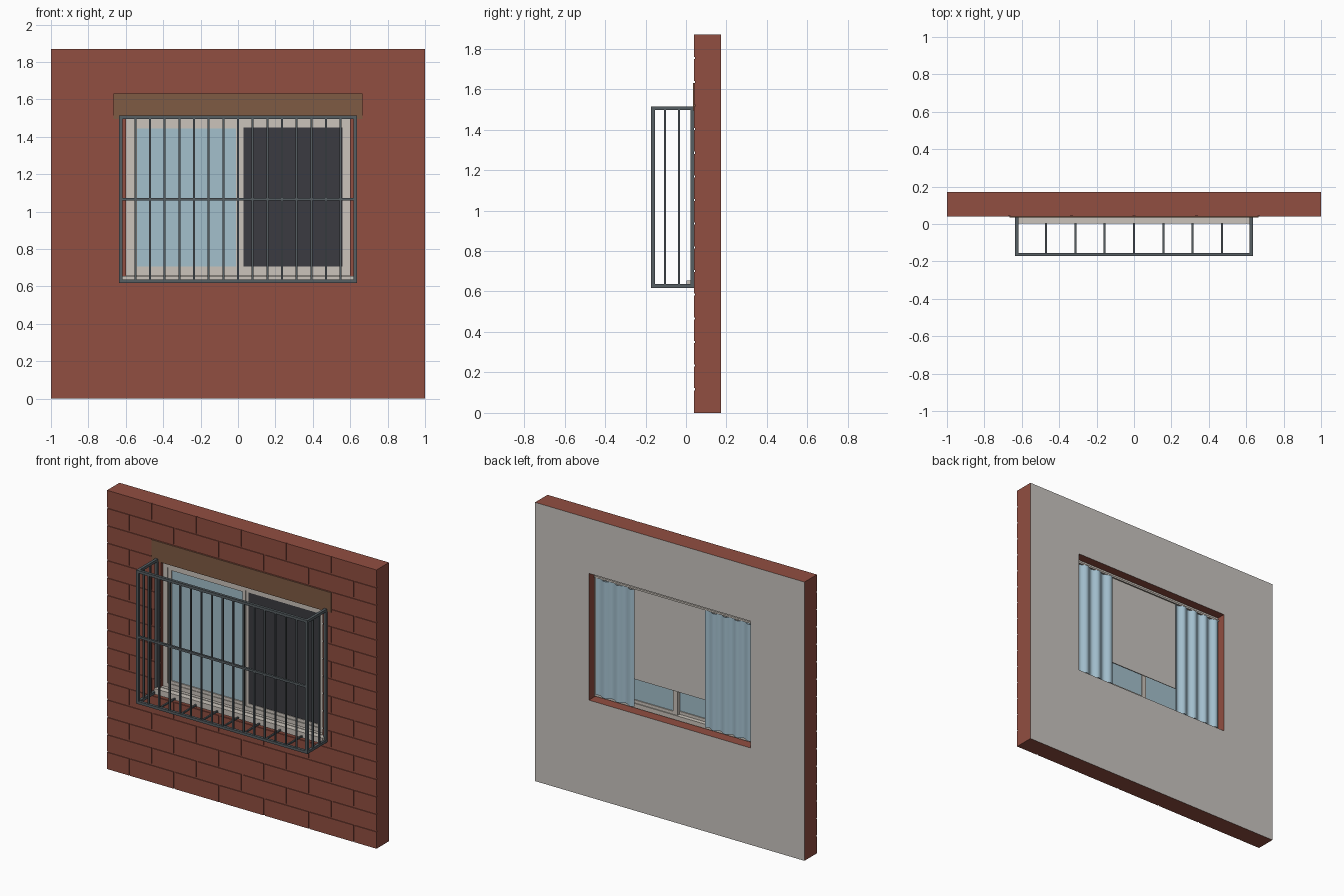
import bpy, bmesh, math

if "Cube" in bpy.data.objects:
    bpy.data.objects.remove(bpy.data.objects["Cube"])


def material(name, hexcode):
    def lin(c):
        return c / 12.92 if c <= 0.04045 else ((c + 0.055) / 1.055) ** 2.4
    m = bpy.data.materials.new(name)
    rgb = [lin(int(hexcode[i:i + 2], 16) / 255) for i in (0, 2, 4)]
    m.diffuse_color = (*rgb, 1)
    m.use_nodes = True
    m.node_tree.nodes["Principled BSDF"].inputs["Base Color"].default_value = m.diffuse_color
    return m


BRICK = material("brick red", "914E41")
PLASTER = material("plaster grey", "C9C5C0")
FRAME = material("cream frame", "CBC4BB")
GLASS = material("glass blue", "A4C0CC")
CURTAIN = material("curtain blue", "A6C3D2")
SCREEN = material("dark screen", "3B3B41")
IRON = material("grille iron", "565E62")
LINTEL = material("lintel brown", "7F5B44")


def finish(name, bm, *mats):
    bmesh.ops.recalc_face_normals(bm, faces=bm.faces)
    me = bpy.data.meshes.new(name)
    bm.to_mesh(me)
    bm.free()
    for m in mats:
        me.materials.append(m)
    ob = bpy.data.objects.new(name, me)
    bpy.context.collection.objects.link(ob)
    return ob


def add_box(bm, x0, x1, y0, y1, z0, z1):
    vs = bmesh.ops.create_cube(bm, size=1)["verts"]
    for v in vs:
        v.co = (x1 if v.co.x > 0 else x0, y1 if v.co.y > 0 else y0, z1 if v.co.z > 0 else z0)


def boxes(name, mat, *dims):
    bm = bmesh.new()
    for d in dims:
        add_box(bm, *d)
    return finish(name, bm, mat)


def ring(name, outer, inner, y0, y1, *mats):
    """Rectangular frame in the xz plane; rectangles are (x0, x1, z0, z1)."""
    bm = bmesh.new()

    def loop(r, y):
        return [bm.verts.new((r[i], y, r[j])) for i, j in ((0, 2), (1, 2), (1, 3), (0, 3))]
    loops = [loop(outer, y0), loop(inner, y0), loop(inner, y1), loop(outer, y1)]
    for a, b in zip(loops, loops[1:] + loops[:1]):
        for i in range(4):
            j = (i + 1) % 4
            bm.faces.new((a[i], a[j], b[j], b[i]))
    bmesh.ops.recalc_face_normals(bm, faces=bm.faces)
    if len(mats) > 1:                      # second colour on the room side
        for f in bm.faces:
            f.material_index = int(f.normal.y > 0.9)
    return finish(name, bm, *mats)


# wall with window opening
OPEN = (-0.60, 0.60, 0.65, 1.50)
H = 1.87
ring("wall", (-1, 1, 0, H), OPEN, 0.045, 0.172, BRICK, PLASTER)

# brick facing in running bond, clipped around the opening
bm = bmesh.new()
ROWS, W, G = 16, 1 / 3, 0.005
for r in range(ROWS):
    z0 = r * H / ROWS + (G if r else 0)
    z1 = (r + 1) * H / ROWS - (G if r < ROWS - 1 else 0)
    shift = 0 if r % 2 else W / 2
    for k in range(-4, 4):
        x0, x1 = k * W + shift + G, (k + 1) * W + shift - G
        x0 = -1 if x0 < -0.98 else x0
        x1 = 1 if x1 > 0.98 else x1
        if x1 - x0 < 0.03:
            continue
        a, b, c, d = OPEN
        if x1 <= a or x0 >= b or z1 <= c or z0 >= d:
            pieces = [(x0, x1, z0, z1)]
        else:
            mx0, mx1 = max(x0, a), min(x1, b)
            pieces = [(x0, a, z0, z1), (b, x1, z0, z1), (mx0, mx1, z0, c), (mx0, mx1, d, z1)]
        for p in pieces:
            if p[1] - p[0] > 0.002 and p[3] - p[2] > 0.002:
                add_box(bm, p[0], p[1], 0.040, 0.0455, p[2], p[3])
finish("brick_facing", bm, BRICK)

# lintel plate and sill
boxes("lintel", LINTEL, (-0.665, 0.665, 0.035, 0.044, 1.495, 1.63))
boxes("sill", FRAME, (-0.625, 0.625, 0.003, 0.04, 0.617, 0.655),
      (-0.6, 0.6, 0.04, 0.075, 0.645, 0.658))

# window frame, two sliding sashes, glass
ring("window_frame", (-0.6, 0.6, 0.655, 1.5), (-0.565, 0.565, 0.685, 1.462), 0.06, 0.112, FRAME)
ring("left_sash", (-0.572, 0.012, 0.68, 1.467), (-0.54, -0.01, 0.705, 1.445), 0.064, 0.084, FRAME)
ring("right_sash", (-0.012, 0.572, 0.68, 1.467), (0.022, 0.54, 0.705, 1.445), 0.086, 0.106, FRAME)
boxes("left_glass", GLASS, (-0.545, -0.005, 0.072, 0.077, 0.70, 1.45))
boxes("right_glass", GLASS, (0.015, 0.545, 0.094, 0.099, 0.70, 1.45))

# insect screen in front of the right sash
ring("screen_frame", (0.012, 0.575, 0.68, 1.467), (0.03, 0.56, 0.705, 1.45), 0.066, 0.08, FRAME)
boxes("insect_screen", SCREEN, (0.028, 0.562, 0.07, 0.075, 0.703, 1.452))

# roller blind and curtain rod on the room side
boxes("roller_blind", PLASTER, (-0.5, 0.5, 0.113, 0.117, 0.85, 1.46))
boxes("curtain_rod", FRAME, (-0.59, 0.59, 0.124, 0.134, 1.462, 1.474))


def curtain(name, x0, x1, folds):
    """Wavy cloth strip with a little thickness."""
    bm = bmesh.new()
    n, t = folds * 8, 0.004
    rows = []
    for i in range(n + 1):
        x = x0 + (x1 - x0) * i / n
        y = 0.130 + 0.011 * math.sin(2 * math.pi * folds * i / n)
        rows.append([bm.verts.new((x, yy, z)) for yy, z in
                     ((y, 0.675), (y + t, 0.675), (y + t, 1.46), (y, 1.46))])
    for a, b in zip(rows, rows[1:]):
        for i in range(4):
            j = (i + 1) % 4
            bm.faces.new((a[i], a[j], b[j], b[i]))
    bm.faces.new(rows[0])
    bm.faces.new(rows[-1])
    ob = finish(name, bm, CURTAIN)
    for p in ob.data.polygons:
        p.use_smooth = abs(p.normal.z) < 0.5 and abs(p.normal.x) < 0.95


curtain("curtain_right", 0.29, 0.578, 3)
curtain("curtain_left", -0.582, -0.235, 4)

# projecting iron grille
X, Y0, Y1, Z0, Z1, T = 0.636, -0.172, 0.04, 0.618, 1.514, 0.018
ring("grille_front_frame", (-X, X, Z0, Z1), (-X + T, X - T, Z0 + T, Z1 - T), Y0, Y0 + T, IRON)
boxes("grille_mid_rail", IRON, (-X + T, X - T, Y0 + 0.002, Y0 + 0.016, 1.058, 1.073))
B = 0.005
boxes("grille_front_bars", IRON, *[(x - B, x + B, Y0 + 0.004, Y0 + 0.014, Z0 + T, Z1 - T)
                                   for x in (i * 0.0784 for i in range(-7, 8))])
boxes("grille_bottom_bars", IRON, *[(x - B, x + B, Y0 + T, Y1, Z0 + 0.004, Z0 + 0.014)
                                    for x in (i * 0.1568 for i in range(-3, 4))])
for side, s in (("left", -1), ("right", 1)):
    xa, xb = sorted((s * X, s * (X - T)))
    xm = s * (X - T / 2)
    boxes(f"grille_{side}_rails", IRON, (xa, xb, Y0 + T, Y1, Z1 - T, Z1),
          (xa, xb, Y0 + T, Y1, Z0, Z0 + T),
          (xa, xb, 0.022, Y1, Z0 + T, Z1 - T))
    boxes(f"grille_{side}_bars", IRON, *[(xm - B, xm + B, y - B, y + B, Z0 + T, Z1 - T)
                                         for y in (-0.104, -0.034)])
